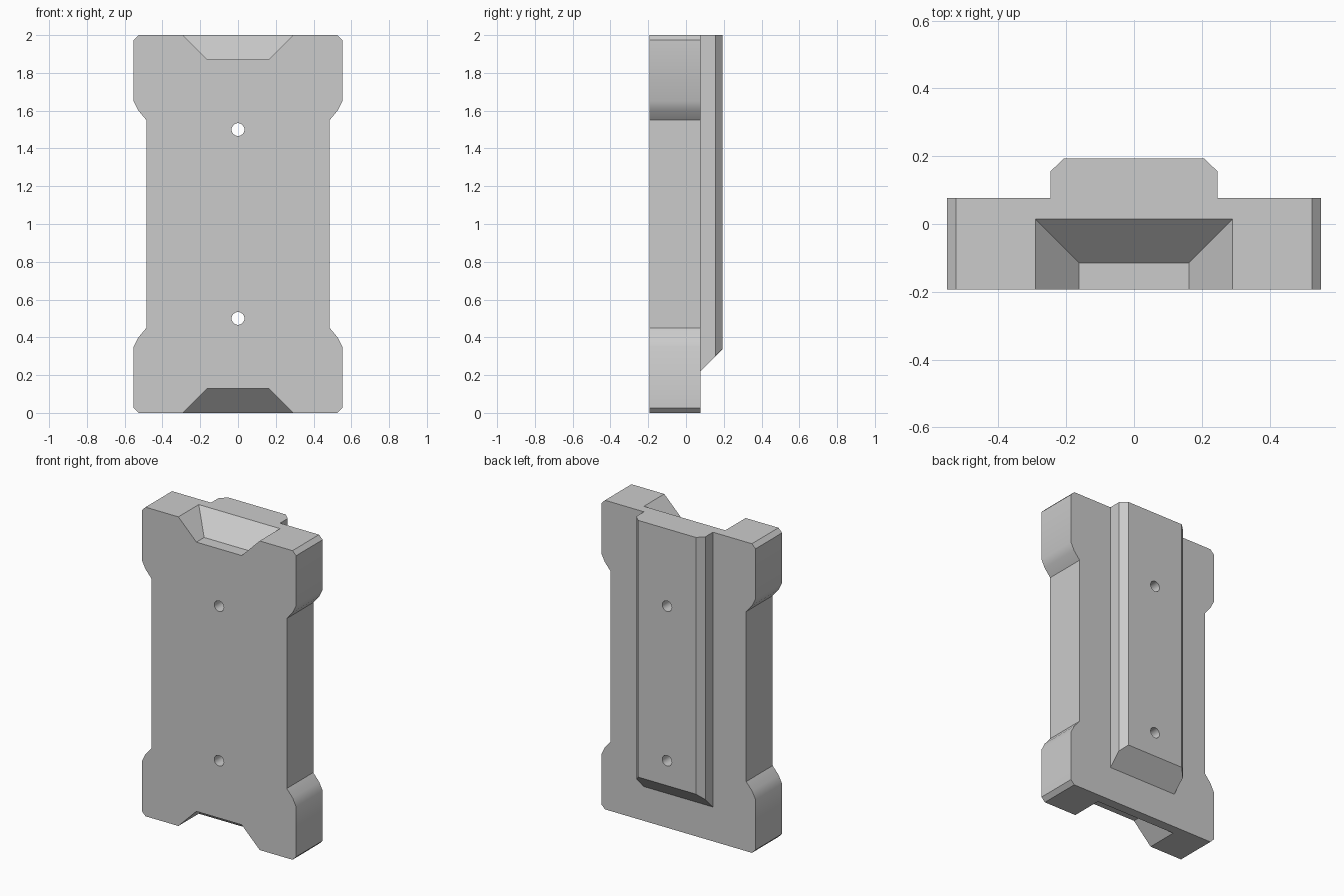
import bpy, bmesh, math
from mathutils import Vector

cube = bpy.data.objects.get("Cube")
if cube:
    bpy.data.objects.remove(cube, do_unlink=True)

FRONT, PLATE_BACK, RAIL_BACK = -0.194, 0.077, 0.194

grey = bpy.data.materials.new("plain grey")
grey.use_nodes = True
grey.diffuse_color = (0.6, 0.6, 0.6, 1)
grey.node_tree.nodes["Principled BSDF"].inputs["Base Color"].default_value = (0.6, 0.6, 0.6, 1)


def loft(name, ring_a, ring_b):
    """Closed solid between two rings with the same number of points."""
    bm = bmesh.new()
    a = [bm.verts.new(p) for p in ring_a]
    b = [bm.verts.new(p) for p in ring_b]
    bm.faces.new(a)
    bm.faces.new(b)
    for i in range(len(a)):
        j = (i + 1) % len(a)
        bm.faces.new((a[i], a[j], b[j], b[i]))
    bmesh.ops.recalc_face_normals(bm, faces=bm.faces)
    mesh = bpy.data.meshes.new(name)
    bm.to_mesh(mesh)
    bm.free()
    mesh.materials.append(grey)
    obj = bpy.data.objects.new(name, mesh)
    bpy.context.collection.objects.link(obj)
    return obj


def combine(target, other, operation):
    """Apply a boolean and drop the helper solid."""
    mod = target.modifiers.new(operation, "BOOLEAN")
    mod.operation, mod.solver, mod.object = operation, "EXACT", other
    bpy.context.view_layer.objects.active = target
    bpy.ops.object.modifier_apply(modifier=mod.name)
    bpy.data.objects.remove(other, do_unlink=True)


# Waisted plate: quarter outline mirrored up and across
quarter = [(0.526, 0), (0.552, 0.026), (0.552, 0.35), (0.527, 0.40), (0.485, 0.45)]
side = quarter + [(x, 2 - z) for x, z in reversed(quarter)]
outline = side + [(-x, z) for x, z in reversed(side)]
plate = loft("mounting_plate", [(x, FRONT, z) for x, z in outline],
             [(x, PLATE_BACK, z) for x, z in outline])

# Chamfered back rail with a sloped lower end
half = [(0.247, 0.04), (0.247, 0.155), (0.206, RAIL_BACK)]
section = half + [(-x, y) for x, y in reversed(half)]
rail = loft("back_rail", [(x, y, 0.222 + y - PLATE_BACK) for x, y in section],
            [(x, y, 2) for x, y in section])
combine(plate, rail, "UNION")

# Sloped pockets open to the front at the top and bottom ends
def pocket_ring(x, y, z):
    return [(-x, -0.4, z), (x, -0.4, z), (x, y, z), (-x, y, z)]

for end, sign in ((2, 1), (0, -1)):
    over = 0.05
    cutter = loft("pocket_cutter", pocket_ring(0.162, -0.1145, end - sign * 0.129),
                  pocket_ring(0.291 + over, 0.0145 + over, end + sign * over))
    combine(plate, cutter, "DIFFERENCE")

# Two screw holes straight through
for z in (0.5, 1.5):
    circle = [(0.034 * math.cos(t * math.tau / 32), 0.034 * math.sin(t * math.tau / 32))
              for t in range(32)]
    cutter = loft("hole_cutter", [(u, -0.5, z + v) for u, v in circle],
                  [(u, 0.5, z + v) for u, v in circle])
    combine(plate, cutter, "DIFFERENCE")

# Smooth the shoulder curves and holes, keep other edges crisp
bpy.ops.object.select_all(action="DESELECT")
plate.select_set(True)
bpy.context.view_layer.objects.active = plate
bpy.ops.object.shade_smooth_by_angle(angle=math.radians(30))
